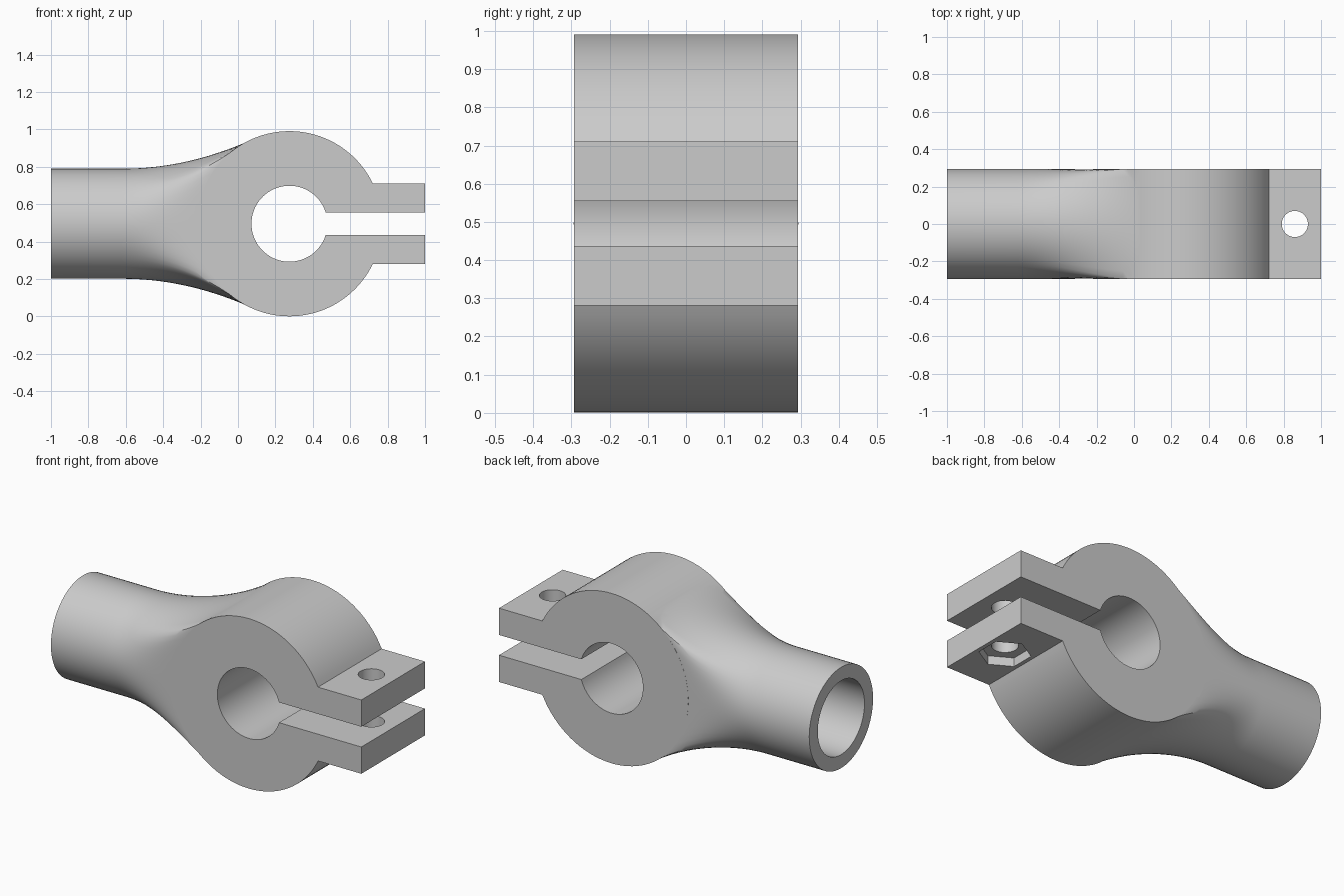
import bpy, bmesh
from math import sin, cos, pi, asin, sqrt, radians
from mathutils import Matrix, Vector

if "Cube" in bpy.data.objects:
    bpy.data.objects.remove(bpy.data.objects["Cube"], do_unlink=True)

# Main dimensions
CX, CZ = 0.275, 0.496          # clamp ring centre
R_OUT, R_IN = 0.495, 0.203     # clamp ring radii
HALF_W = 0.293                 # half width along y
TAB_H, SLOT_H = 0.215, 0.059   # half heights of tabs and slot
TUBE_R, TUBE_BORE = 0.294, 0.215
LOFT_START, LOFT_END = -0.62, 0.04
BOLT_X = 0.86

grey = bpy.data.materials.new("light_grey")
grey.use_nodes = True
colour = (0.6, 0.6, 0.6, 1)
grey.diffuse_color = colour
grey.node_tree.nodes["Principled BSDF"].inputs["Base Color"].default_value = colour


def make_object(name, bm):
    bmesh.ops.recalc_face_normals(bm, faces=bm.faces)
    mesh = bpy.data.meshes.new(name)
    bm.to_mesh(mesh)
    bm.free()
    mesh.materials.append(grey)
    ob = bpy.data.objects.new(name, mesh)
    bpy.context.collection.objects.link(ob)
    return ob


def cylinder(name, radius, length, centre, axis, sides):
    bm = bmesh.new()
    turn = Matrix.Rotation(pi / 2, 4, "Y") if axis == "X" else Matrix()
    bmesh.ops.create_cone(bm, cap_ends=True, segments=sides, radius1=radius,
                          radius2=radius, depth=length,
                          matrix=Matrix.Translation(centre) @ turn)
    return make_object(name, bm)


def combine(target, tool, operation):
    mod = target.modifiers.new(operation, "BOOLEAN")
    mod.operation, mod.solver, mod.object = operation, "EXACT", tool
    bpy.context.view_layer.objects.active = target
    bpy.ops.object.modifier_apply(modifier=mod.name)
    bpy.data.objects.remove(tool, do_unlink=True)


def arc(radius, half_height, steps):
    """Points of a circle left open on +x, ending at +/- half_height."""
    a = asin(half_height / radius)
    angles = [a + (2 * pi - 2 * a) * i / steps for i in range(steps + 1)]
    return [(CX + radius * cos(t), CZ + radius * sin(t)) for t in angles]


# Split clamp ring with its two tabs, extruded from one outline
outline = arc(R_OUT, TAB_H, 96)
outline += [(1, CZ - TAB_H), (1, CZ - SLOT_H)]
outline += reversed(arc(R_IN, SLOT_H, 64))
outline += [(1, CZ + SLOT_H), (1, CZ + TAB_H)]
bm = bmesh.new()
face = bm.faces.new([bm.verts.new((x, -HALF_W, z)) for x, z in outline])
moved = bmesh.ops.extrude_face_region(bm, geom=[face])["geom"]
bmesh.ops.translate(bm, vec=(0, 2 * HALF_W, 0),
                    verts=[v for v in moved if isinstance(v, bmesh.types.BMVert)])
clamp = make_object("pipe_clamp", bm)

# Round socket that flares into the ring
SIDES, STEPS = 64, 20
ring_r, edge_w = R_OUT - 0.001, HALF_W - 0.0005
edge_h = sqrt(ring_r ** 2 - (CX - LOFT_END) ** 2)


def end_point(theta):
    """Matching point on the ring's outer edge, relative to the axis."""
    c, s = cos(theta), sin(theta)
    if abs(c) >= abs(s):
        y, z = edge_w * (1 if c > 0 else -1), edge_h * asin(s) / (pi / 4)
    else:
        y, z = edge_w * asin(c) / (pi / 4), edge_h * (1 if s > 0 else -1)
    return Vector((CX - sqrt(ring_r ** 2 - z * z), y, z))


angles = [2 * pi * i / SIDES for i in range(SIDES)]
start = [Vector((LOFT_START, TUBE_R * cos(t), TUBE_R * sin(t))) for t in angles]
end = [end_point(t) for t in angles]
loops = [[Vector((-1, p.y, p.z)) for p in start]]
for i in range(STEPS + 1):
    s = i / STEPS
    ease = s * s * (3 - 2 * s)
    loops.append([Vector((a.x + (b.x - a.x) * s, a.y + (b.y - a.y) * ease,
                          a.z + (b.z - a.z) * s * s)) for a, b in zip(start, end)])
loops.append([Vector((LOFT_END, p.y * 0.8, p.z * 0.8)) for p in end])

bm = bmesh.new()
rows = [[bm.verts.new(p + Vector((0, 0, CZ))) for p in loop] for loop in loops]
for a, b in zip(rows, rows[1:]):
    for i in range(SIDES):
        j = (i + 1) % SIDES
        bm.faces.new((a[i], a[j], b[j], b[i]))
bm.faces.new(rows[0])
bm.faces.new(rows[-1])
combine(clamp, make_object("socket", bm), "UNION")

# Blind socket bore, bolt hole and hexagonal nut pocket
bore_end = -0.3
combine(clamp, cylinder("socket_bore", TUBE_BORE, bore_end + 1.2,
                        ((bore_end - 1.2) / 2, 0, CZ), "X", 64), "DIFFERENCE")
combine(clamp, cylinder("bolt_hole", 0.07, 2, (BOLT_X, 0, CZ), "Z", 40), "DIFFERENCE")
tab_bottom = CZ - TAB_H
combine(clamp, cylinder("nut_pocket", 0.135, 0.1, (BOLT_X, 0, tab_bottom), "Z", 6),
        "DIFFERENCE")

# Smooth curved surfaces, keep the flat sides flat
bpy.ops.object.select_all(action="DESELECT")
clamp.select_set(True)
bpy.context.view_layer.objects.active = clamp
bpy.ops.object.shade_smooth_by_angle(angle=radians(30))
for poly in clamp.data.polygons:
    if abs(poly.normal.y) > 0.9999 and len(poly.vertices) > 4:
        poly.use_smooth = False
